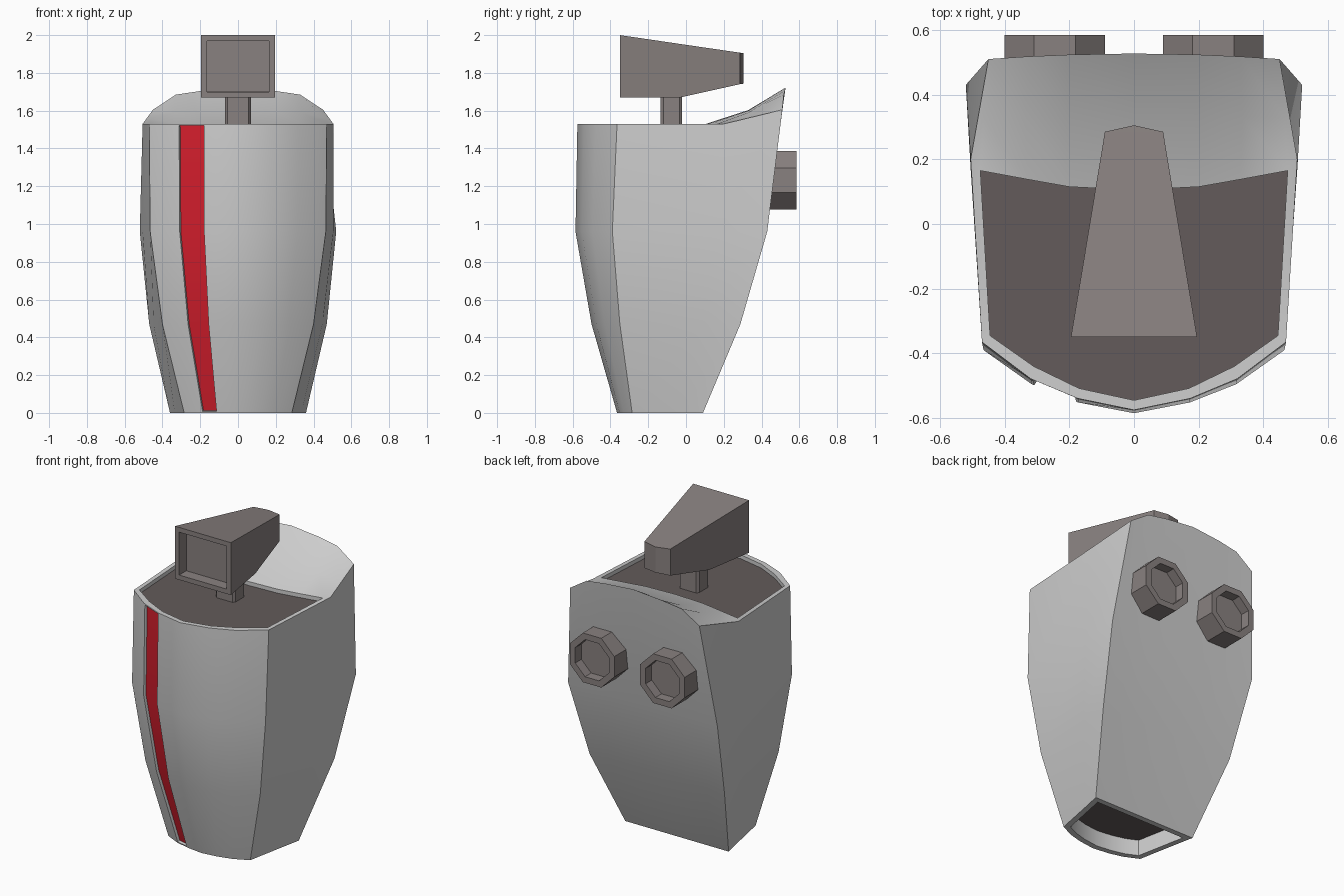
import bpy, bmesh, math

if "Cube" in bpy.data.objects:
    bpy.data.objects.remove(bpy.data.objects["Cube"])

def material(name, rgb):
    m = bpy.data.materials.new(name)
    m.diffuse_color = (*rgb, 1)
    m.use_nodes = True
    m.node_tree.nodes["Principled BSDF"].inputs["Base Color"].default_value = m.diffuse_color
    return m

SHELL = material("light grey shell", (0.62, 0.62, 0.62))
METAL = material("warm grey metal", (0.25, 0.22, 0.215))
PANEL = material("dark brown grey", (0.125, 0.105, 0.103))
RED = material("red stripe", (0.67, 0.013, 0.026))

def finish(bm, name, mats, smooth=False):
    me = bpy.data.meshes.new(name)
    bm.to_mesh(me)
    bm.free()
    ob = bpy.data.objects.new(name, me)
    bpy.context.collection.objects.link(ob)
    for m in mats:
        me.materials.append(m)
    if smooth:
        bpy.ops.object.select_all(action='DESELECT')
        ob.select_set(True)
        bpy.context.view_layer.objects.active = ob
        bpy.ops.object.shade_smooth_by_angle(angle=math.radians(28))
    return ob

def mirror_loop(half):
    """Full loop from a right half that starts and ends on x = 0."""
    return half + [(-x, y, z) for x, y, z in half[-2:0:-1]]

def bridge(bm, a, b):
    n = len(a)
    return [bm.faces.new((a[i], a[(i + 1) % n], b[(i + 1) % n], b[i])) for i in range(n)]

def strip(bm, a, b):
    for i in range(len(a) - 1):
        bm.faces.new((a[i], a[i + 1], b[i + 1], b[i]))

def verts(bm, pts):
    return [bm.verts.new(p) for p in pts]

# ---------- body: stacked cross-sections ----------
FX, FY = (0, .37, .68, 1), (0, .17, .46, 1)      # front curve fractions
BX = (1, .73, .43, 0)                            # back column fractions

def section(z, fc, cx, cy, side, bx, by, bc, arch=None):
    pts = [(cx * u, fc + (cy - fc) * v, z) for u, v in zip(FX, FY)]
    pts.append((*side, z))
    for i, u in enumerate(BX):
        pts.append((bx * u, bc + (by - bc) * u * u, arch[i] if arch else z))
    return mirror_loop(pts)

bm = bmesh.new()
rings = [verts(bm, s) for s in (
    section(0, -.365, .285, -.285, (.335, -.03), .36, .09, .09),
    section(.47, -.50, .40, -.35, (.447, .08), .47, .288, .282),
    section(.96, -.585, .465, -.39, (.505, .17), .52, .43, .42),
    section(1.53, -.575, .47, -.365, (.505, .2), .45, .51, .527, (1.605, 1.685, 1.705, 1.722)))]
stripe = []
for a, b in zip(rings, rings[1:]):
    faces = bridge(bm, a, b)
    stripe.append(faces[-2])                     # left front column
base = bm.faces.new(rings[0])
top = rings[3]

# rim, recessed deck and rising rear lip
edge_half = [(0, -.545), (.17, -.508), (.31, -.44), (.445, -.345), (.475, .165),
             (.33, .138), (.2, .115), (0, .105)]
edge = verts(bm, mirror_loop([(x, y, 1.53) for x, y in edge_half]))
deck = verts(bm, [(v.co.x, v.co.y, 1.505) for v in edge])
bridge(bm, edge, deck)
deck_face = bm.faces.new(deck)
deck_face.material_index = 1
strip(bm, top[0:5], edge[0:5])                               # right rim
strip(bm, top[-4:] + top[:1], edge[-4:] + edge[:1])          # left rim
lip = top[5:12]                                              # right to left
front = edge[4:11]
mid = verts(bm, [(x, .33, z) for x, z in ((.465, 1.56), (.335, 1.59), (.2, 1.6), (0, 1.603),
                                         (-.2, 1.6), (-.335, 1.59), (-.465, 1.56))])
strip(bm, front, mid)
strip(bm, mid, lip)
bm.faces.new((top[4], top[5], mid[0], front[0]))
bm.faces.new((top[12], front[-1], mid[-1], top[11]))
bmesh.ops.recalc_face_normals(bm, faces=bm.faces)

# recessed red stripe
bmesh.ops.inset_region(bm, faces=stripe, thickness=.008, use_even_offset=True)
bmesh.ops.inset_region(bm, faces=stripe, thickness=.0005, depth=-.016)
for f in stripe:
    f.material_index = 2
# hollow underside
bmesh.ops.inset_region(bm, faces=[base], thickness=.035, use_even_offset=True)
bmesh.ops.inset_region(bm, faces=[base], thickness=.001, depth=-.1)
base.material_index = 1
finish(bm, "body_shell", [SHELL, PANEL, RED], True)

# ---------- head: tapered box with recessed front ----------
bm = bmesh.new()
secs = [verts(bm, [(-w, y, lo), (w, y, lo), (w, y, hi), (-w, y, hi)])
        for y, w, lo, hi in ((-.35, .195, 1.67, 2.0), (-.03, .142, 1.67, 1.953),
                             (.285, .09, 1.74, 1.907))]
for a, b in zip(secs, secs[1:]):
    bridge(bm, a, b)
face = bm.faces.new(secs[0])
c, d = verts(bm, [(0, .305, 1.743), (0, .305, 1.904)])
b = secs[2]
for f in ((b[0], c, d, b[3]), (c, b[1], b[2], d), (b[0], b[1], c), (b[3], d, b[2])):
    bm.faces.new(f)
bmesh.ops.recalc_face_normals(bm, faces=bm.faces)
bmesh.ops.inset_region(bm, faces=[face], thickness=.03, use_even_offset=True)
bmesh.ops.inset_region(bm, faces=[face], thickness=.001, depth=-.07)
finish(bm, "head", [METAL])

# ---------- neck: chamfered post ----------
bm = bmesh.new()
outline = [(.056, -.135), (.068, -.12), (.068, -.035), (.056, -.02)]
outline += [(-x, y) for x, y in reversed(outline)]
lo, hi = [verts(bm, [(x, y, z) for x, y in outline]) for z in (1.49, 1.69)]
bridge(bm, lo, hi)
bm.faces.new(lo)
bm.faces.new(hi)
bmesh.ops.recalc_face_normals(bm, faces=bm.faces)
finish(bm, "neck", [METAL])

# ---------- rear thrusters: octagonal cups ----------
R = .155 / math.cos(math.pi / 8)
for side, name in ((-1, "left_thruster"), (1, "right_thruster")):
    bm = bmesh.new()
    a, b = [verts(bm, [(side * .245 + R * math.cos((i + .5) * math.pi / 4), y,
                        1.232 + R * math.sin((i + .5) * math.pi / 4)) for i in range(8)])
            for y in (.41, .585)]
    bridge(bm, a, b)
    bm.faces.new(a)
    cup = bm.faces.new(b)
    bmesh.ops.recalc_face_normals(bm, faces=bm.faces)
    bmesh.ops.inset_region(bm, faces=[cup], thickness=.038, use_even_offset=True)
    bmesh.ops.inset_region(bm, faces=[cup], thickness=.001, depth=-.06)
    finish(bm, name, [METAL])
